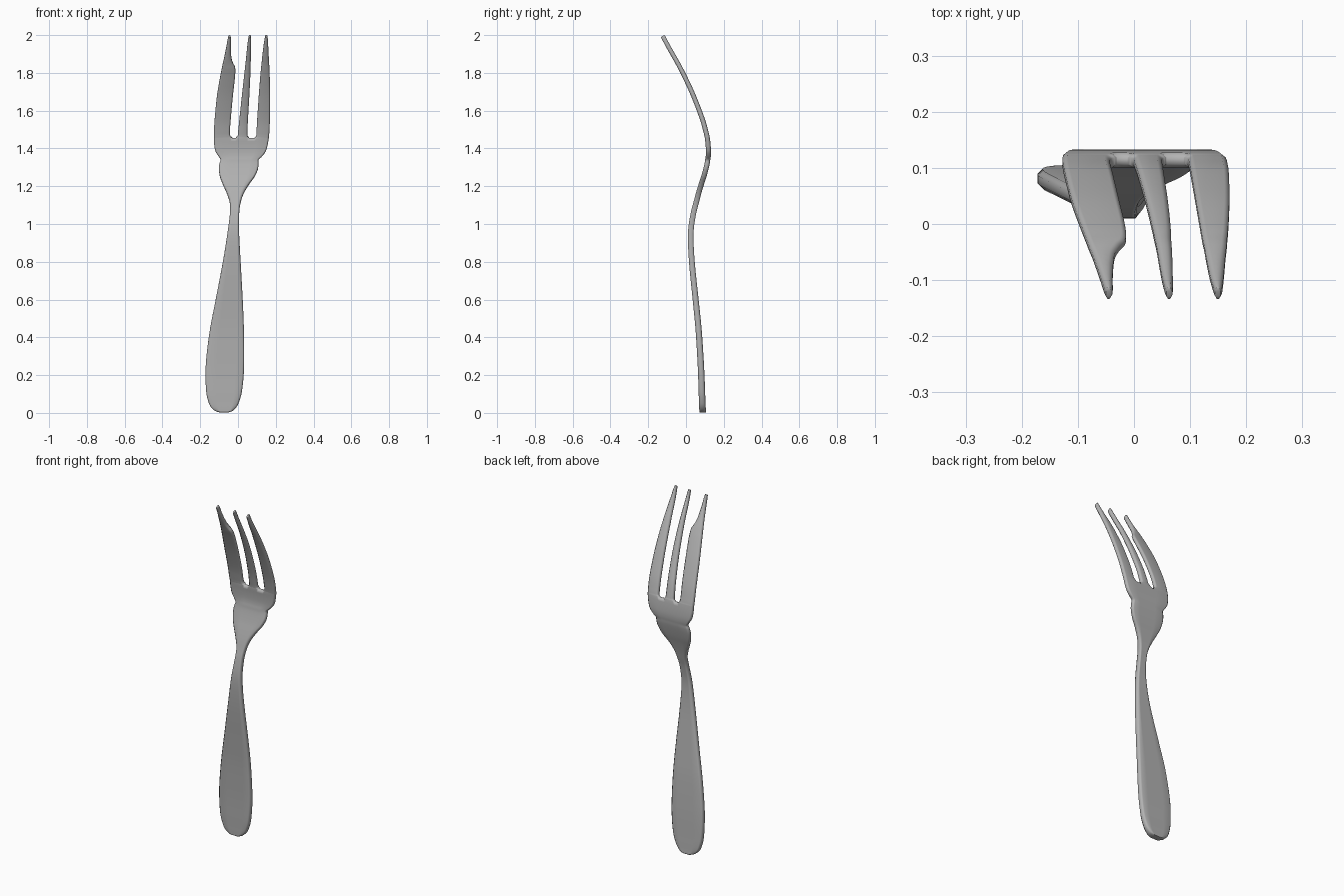
import bpy
import bmesh

cube = bpy.data.objects.get("Cube")
if cube:
    bpy.data.objects.remove(cube, do_unlink=True)

# Handle and shoulder: z, depth y, left edge, right edge
BODY = [
    (0.002, 0.088, -0.095, -0.055), (0.010, 0.088, -0.120, -0.030),
    (0.030, 0.087, -0.143, -0.009), (0.060, 0.086, -0.157, 0.006),
    (0.110, 0.084, -0.168, 0.020), (0.200, 0.081, -0.172, 0.030),
    (0.300, 0.076, -0.167, 0.033), (0.450, 0.066, -0.147, 0.031),
    (0.600, 0.051, -0.118, 0.025), (0.800, 0.031, -0.080, 0.014),
    (0.950, 0.025, -0.056, 0.006), (1.050, 0.038, -0.043, 0.006),
    (1.110, 0.053, -0.043, 0.013), (1.160, 0.066, -0.058, 0.029),
    (1.210, 0.081, -0.080, 0.058), (1.250, 0.094, -0.095, 0.087),
    (1.290, 0.105, -0.101, 0.105), (1.320, 0.112, -0.098, 0.108),
    (1.340, 0.115, -0.092, 0.109), (1.360, 0.118, -0.104, 0.129),
    (1.385, 0.119, -0.119, 0.147), (1.420, 0.117, -0.126, 0.157),
]
# Tines: z, depth y, then left and right edge of each of the three tines
TINES = [
    (1.455, 0.113, -0.127, -0.030, -0.012, 0.058, 0.088, 0.163),
    (1.465, 0.111, -0.127, -0.040, -0.002, 0.051, 0.096, 0.164),
    (1.490, 0.105, -0.127, -0.043, 0.001, 0.050, 0.098, 0.166),
    (1.560, 0.085, -0.123, -0.038, 0.008, 0.053, 0.102, 0.169),
    (1.680, 0.039, -0.111, -0.027, 0.021, 0.060, 0.110, 0.170),
    (1.780, -0.007, -0.094, -0.016, 0.032, 0.065, 0.118, 0.168),
    (1.825, -0.030, -0.085, -0.015, 0.037, 0.066, 0.122, 0.166),
    (1.850, -0.043, -0.080, -0.026, 0.040, 0.067, 0.125, 0.165),
    (1.880, -0.060, -0.073, -0.035, 0.043, 0.068, 0.128, 0.163),
    (1.940, -0.094, -0.061, -0.038, 0.049, 0.069, 0.135, 0.160),
    (1.985, -0.118, -0.053, -0.038, 0.055, 0.069, 0.142, 0.157),
    (1.996, -0.124, -0.050, -0.041, 0.058, 0.067, 0.145, 0.154),
]
STEPS = 4

# Spread the tine edges across the body so that columns run through
root = TINES[0]
fractions = [(x - root[2]) / (root[7] - root[2]) for x in root[2:]]
keys = [(z, y, *[l + f * (r - l) for f in fractions]) for z, y, l, r in BODY]
keys += TINES


def spline(a, b, c, d, t):
    return 0.5 * (2 * b + (c - a) * t + (2 * a - 5 * b + 4 * c - d) * t * t
                  + (3 * b - a - 3 * c + d) * t ** 3)


rows = []
for i in range(len(keys) - 1):
    quad = [keys[max(i - 1, 0)], keys[i], keys[i + 1], keys[min(i + 2, len(keys) - 1)]]
    for s in range(STEPS):
        rows.append([spline(*v, s / STEPS) for v in zip(*quad)])
rows.append(list(keys[-1]))
root_row = len(BODY) * STEPS

# Sheet of four columns per tine, with thinner rims for rounded edges
bm = bmesh.new()
weights = bm.verts.layers.deform.verify()
grid = []
for i, (z, y, *edges) in enumerate(rows):
    line = []
    for t in range(3):
        left, right = edges[2 * t], edges[2 * t + 1]
        d = min(0.009, 0.3 * (right - left))
        for c, x in enumerate((left, left + d, right - d, right)):
            v = bm.verts.new((x, y, z))
            outer = (t, c) in ((0, 0), (2, 3))
            rim = outer or i in (0, len(rows) - 1) or (i >= root_row and c in (0, 3))
            v[weights][0] = (0.45 if rim else 1.0) * (1 - 0.17 * z)
            line.append(v)
    grid.append(line)
for i in range(len(rows) - 1):
    for c in range(11):
        if i >= root_row and c in (3, 7):
            continue  # open gap between tines
        a, b = grid[i], grid[i + 1]
        bm.faces.new((a[c], a[c + 1], b[c + 1], b[c]))
bmesh.ops.recalc_face_normals(bm, faces=bm.faces)

mesh = bpy.data.meshes.new("fork")
bm.to_mesh(mesh)
bm.free()
fork = bpy.data.objects.new("fork", mesh)
bpy.context.collection.objects.link(fork)
fork.vertex_groups.new(name="thickness")

# Metal thickness and shading
solid = fork.modifiers.new("thickness", "SOLIDIFY")
solid.thickness = 0.035
solid.offset = 0
solid.vertex_group = "thickness"
for p in mesh.polygons:
    p.use_smooth = True
normals = fork.modifiers.new("normals", "WEIGHTED_NORMAL")
normals.keep_sharp = True

metal = bpy.data.materials.new("grey metal")
metal.use_nodes = True
colour = (0.45, 0.45, 0.45, 1)
metal.diffuse_color = colour
metal.node_tree.nodes["Principled BSDF"].inputs["Base Color"].default_value = colour
mesh.materials.append(metal)
